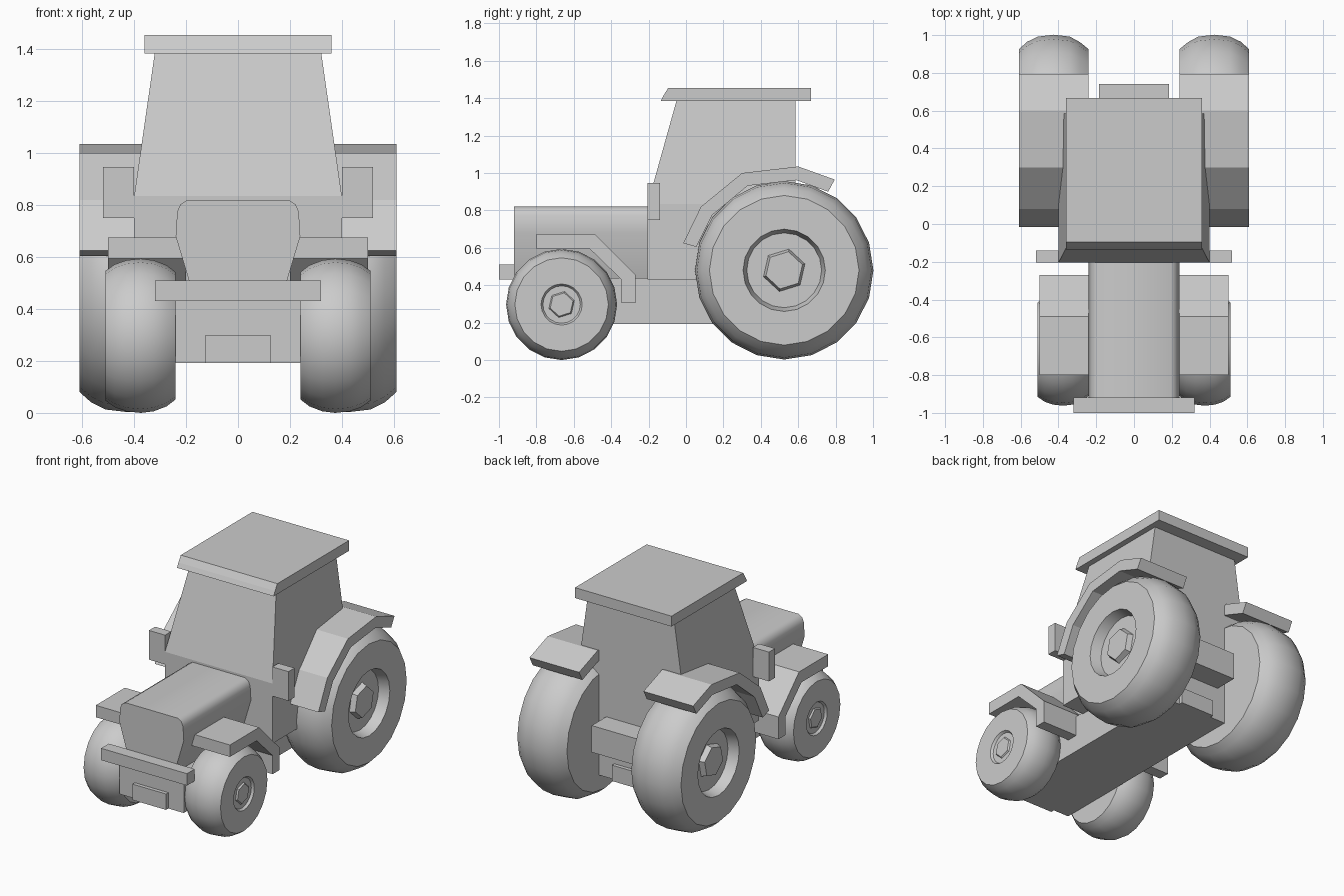
import bpy, bmesh, math
from mathutils import Matrix

if "Cube" in bpy.data.objects:
    bpy.data.objects.remove(bpy.data.objects["Cube"])


def finish(name, bm, mirror=False, smooth=None):
    bmesh.ops.recalc_face_normals(bm, faces=bm.faces)
    mesh = bpy.data.meshes.new(name)
    bm.to_mesh(mesh)
    bm.free()
    ob = bpy.data.objects.new(name, mesh)
    bpy.context.collection.objects.link(ob)
    if mirror:
        ob.modifiers.new("mirror", 'MIRROR')
    if smooth:
        bpy.ops.object.select_all(action='DESELECT')
        ob.select_set(True)
        bpy.context.view_layer.objects.active = ob
        bpy.ops.object.shade_smooth_by_angle(angle=math.radians(smooth))
    return ob


def loft(name, rings, **kw):
    """Join closed rings of equal length and cap both ends."""
    bm = bmesh.new()
    rows = [[bm.verts.new(p) for p in ring] for ring in rings]
    n = len(rows[0])
    for a, b in zip(rows, rows[1:]):
        for i in range(n):
            j = (i + 1) % n
            bm.faces.new((a[i], a[j], b[j], b[i]))
    bm.faces.new(rows[0])
    bm.faces.new(rows[-1])
    return finish(name, bm, **kw)


def box(name, x0, x1, y0, y1, z0, z1, **kw):
    rings = [[(x0, y0, z), (x1, y0, z), (x1, y1, z), (x0, y1, z)] for z in (z0, z1)]
    return loft(name, rings, **kw)


def side_prism(name, yz, x0, x1, **kw):
    return loft(name, [[(x, y, z) for y, z in yz] for x in (x0, x1)], **kw)


def wheel(name, y, z, profile, sides=20):
    """Spin an (x, radius) profile around the axle."""
    rings = []
    for x, r in profile:
        rings.append([(x, y + r * math.cos(2 * math.pi * i / sides),
                       z + r * math.sin(2 * math.pi * i / sides)) for i in range(sides)])
    return loft(name, rings, mirror=True, smooth=35)


# Tyres with recessed rims and hubs
wheel("rear_wheel", 0.525, 0.48, [
    (0.24, 0.40), (0.285, 0.437), (0.34, 0.467), (0.425, 0.477), (0.51, 0.467),
    (0.565, 0.44), (0.61, 0.40), (0.61, 0.22), (0.54, 0.20)])
wheel("front_wheel", -0.665, 0.297, [
    (0.24, 0.245), (0.275, 0.272), (0.325, 0.291), (0.375, 0.297), (0.43, 0.291),
    (0.475, 0.275), (0.51, 0.25), (0.51, 0.11), (0.495, 0.10)])
for label, y, z, x0, x1, r in (("rear_hub", 0.525, 0.48, 0.53, 0.575, 0.12),
                               ("front_hub", -0.665, 0.297, 0.49, 0.505, 0.075)):
    rings = []
    for x, k in ((x0, 1.0), (x1, 0.85)):
        rings.append([(x, y + r * k * math.cos(math.pi * i / 3 + 0.3),
                       z + r * k * math.sin(math.pi * i / 3 + 0.3)) for i in range(6)])
    loft(label, rings, mirror=True)

# Chassis, bumper and low blocks at both ends
box("chassis", -0.24, 0.24, -0.92, 0.585, 0.193, 0.44)
box("front_bumper", -0.32, 0.32, -1.0, -0.918, 0.43, 0.51)
box("front_block", -0.125, 0.125, -0.945, -0.90, 0.193, 0.30)
box("rear_block", -0.125, 0.125, 0.56, 0.61, 0.193, 0.30)
box("rear_hitch", -0.185, 0.185, 0.56, 0.74, 0.42, 0.60)

# Bonnet with rounded top edges and tapered lower sides
half = [(0.165, 0.43), (0.24, 0.68), (0.234, 0.775), (0.222, 0.803), (0.195, 0.82)]
section = half + [(-x, z) for x, z in reversed(half)]
loft("bonnet", [[(x, y, z) for x, z in section] for y in (-0.92, -0.19)], smooth=40)

# Cab narrowing to the roof
loft("cab", [[(-w, y0, z), (w, y0, z), (w, 0.585, z), (-w, 0.585, z)]
             for z, w, y0 in ((0.43, 0.40, -0.205), (0.835, 0.40, -0.205), (1.39, 0.32, -0.05))])
side_prism("roof", [(-0.135, 1.385), (-0.12, 1.415), (-0.095, 1.455), (0.668, 1.455), (0.668, 1.385)],
           -0.36, 0.36)
box("side_mirror", 0.40, 0.52, -0.205, -0.14, 0.75, 0.947, mirror=True)

# Angular mudguards
side_prism("front_mudguard", [(-0.80, 0.675), (-0.49, 0.675), (-0.27, 0.455), (-0.27, 0.305),
                              (-0.345, 0.305), (-0.345, 0.43), (-0.515, 0.595), (-0.80, 0.595)],
           0.20, 0.50, mirror=True)
side_prism("rear_mudguard", [(-0.015, 0.625), (0.08, 0.82), (0.30, 1.0), (0.60, 1.035), (0.795, 0.965),
                             (0.76, 0.90), (0.59, 0.962), (0.33, 0.932), (0.14, 0.775), (0.055, 0.605)],
           0.24, 0.61, mirror=True)
